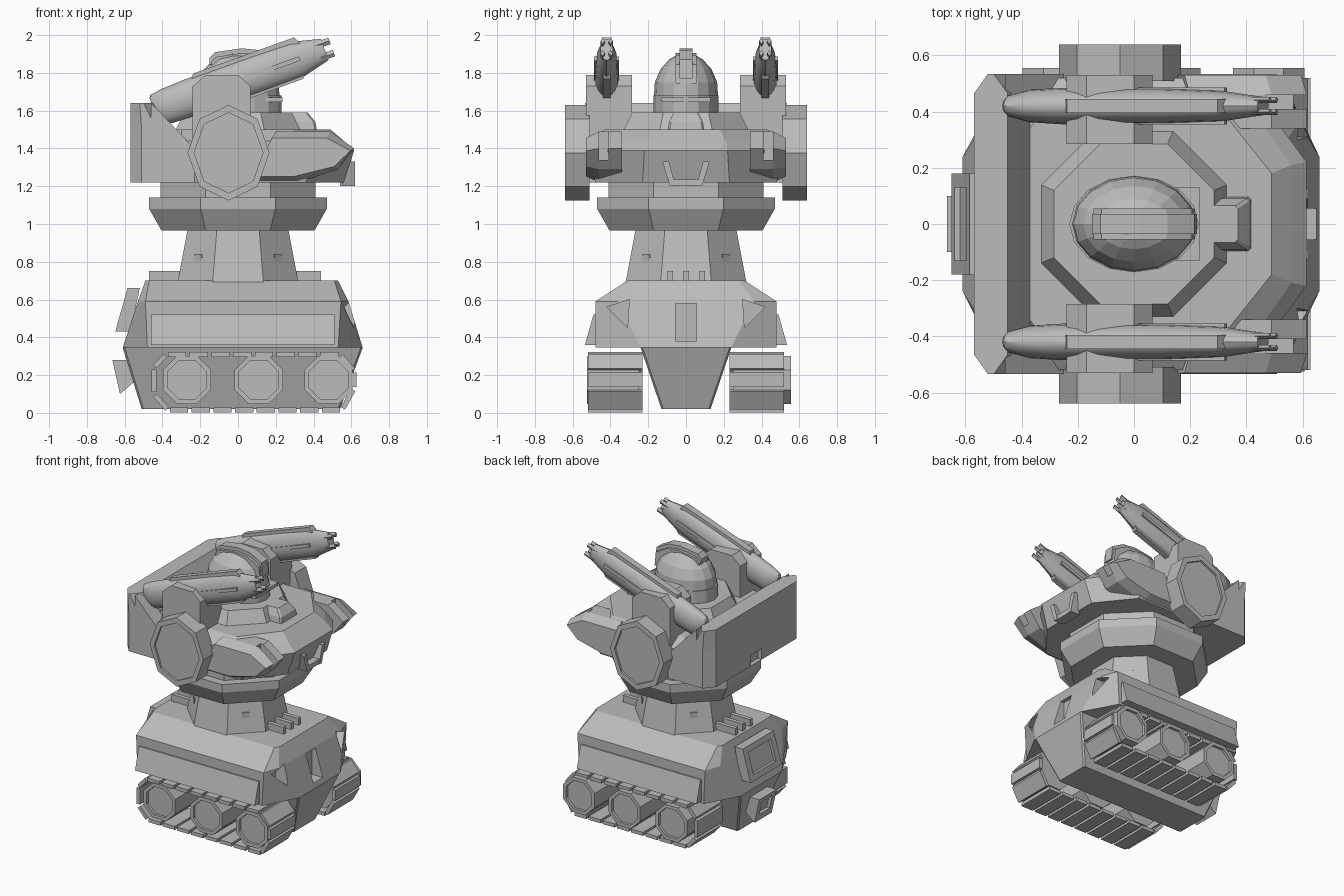
import bpy, bmesh, math
from mathutils import Matrix, Vector

cube = bpy.data.objects.get("Cube")
if cube:
    bpy.data.objects.remove(cube)

grey = bpy.data.materials.new("plain_grey")
grey.use_nodes = True
grey.diffuse_color = (.5, .5, .5, 1)
shader = next(n for n in grey.node_tree.nodes if n.type == 'BSDF_PRINCIPLED')
shader.inputs["Base Color"].default_value = grey.diffuse_color


def loft(name, rings):
    """Skin a stack of equal-length point rings and cap both ends."""
    bm = bmesh.new()
    loops = [[bm.verts.new(p) for p in ring] for ring in rings]
    n = len(loops[0])
    for low, high in zip(loops, loops[1:]):
        for i in range(n):
            j = (i + 1) % n
            bm.faces.new((low[i], low[j], high[j], high[i]))
    bm.faces.new(loops[0])
    bm.faces.new(loops[-1])
    bmesh.ops.recalc_face_normals(bm, faces=bm.faces)
    mesh = bpy.data.meshes.new(name)
    bm.to_mesh(mesh)
    bm.free()
    mesh.materials.append(grey)
    obj = bpy.data.objects.new(name, mesh)
    bpy.context.collection.objects.link(obj)
    return obj


def prism(name, profile, y0, y1):
    """Extrude an x-z profile along y."""
    return loft(name, [[(x, y, z) for x, z in profile] for y in (y0, y1)])


def prism_x(name, profile, x0, x1):
    """Extrude a y-z profile along x."""
    return loft(name, [[(x, y, z) for y, z in profile] for x in (x0, x1)])


def box(name, x0, x1, y0, y1, z0, z1):
    return prism(name, [(x0, z0), (x1, z0), (x1, z1), (x0, z1)], y0, y1)


def plan(z, x0, x1, hy, cx, cy):
    """Chamfered rectangle at height z."""
    half = [(x1, hy - cy), (x1 - cx, hy), (x0 + cx, hy), (x0, hy - cy)]
    return [(x, y, z) for x, y in half] + [(x, -y, z) for x, y in reversed(half)]


def octagon(z, r, flat=.42):
    return plan(z, -r, r, r, r * (1 - flat), r * (1 - flat))


def cut(target, cutter):
    cutter.hide_render = True
    mod = target.modifiers.new("cut", 'BOOLEAN')
    mod.object = cutter
    mod.operation = 'DIFFERENCE'
    mod.solver = 'EXACT'
    bpy.context.view_layer.objects.active = target
    bpy.ops.object.modifier_apply(modifier=mod.name)
    bpy.data.objects.remove(cutter)


SIDES = (("right", -1), ("left", 1))

# Lower hull: keel and sloped upper shell
loft("keel", [plan(.02, -.51, .54, .13, .01, .01), plan(.345, -.61, .66, .24, .01, .01)])
hull = loft("hull", [plan(.345, -.61, .66, .48, .13, .24),
                     plan(.59, -.53, .585, .48, .04, .12),
                     plan(.7, -.49, .53, .31, .02, .03)])
cut(hull, box("slot_cutter", .56, .8, -.055, .055, .38, .58))
for side, s in SIDES:
    cut(hull, prism_x("window_cutter", [(s * .42, .56), (s * .3, .6), (s * .31, .45)], .52, .8))
    # Sloped side skirt
    prism_x(side + "_skirt", [(s * .47, .52), (s * .49, .52), (s * .535, .36), (s * .47, .36)], -.46, .51)

# Rear hull panels with sunken centres
upper = prism("rear_upper_panel", [(-.52, .66), (-.585, .66), (-.65, .43), (-.57, .43)], -.18, .18)
cut(upper, prism("panel_cutter", [(-.575, .62), (-.7, .62), (-.7, .47), (-.62, .47)], -.13, .13))
lower = prism("rear_lower_panel", [(-.58, .28), (-.665, .28), (-.625, .1), (-.53, .18)], -.1, .1)
cut(lower, prism("panel_cutter", [(-.635, .25), (-.7, .25), (-.7, .15), (-.61, .15)], -.06, .06))

# Deck fins fore and aft of the neck
for i in (-1, 0, 1):
    y = i * .085
    box("front_fin", .28, .44, y - .015, y + .015, .69, .75)
    box("rear_fin", -.47, -.28, y - .015, y + .015, .69, .75)

# Tracks: octagonal wheels wrapped by separate tread plates
path = [(-.38, .31), (.54, .31), (.615, .22), (.615, .13),
        (.55, .015), (-.37, .015), (-.445, .1), (-.445, .24)]
for side, s in SIDES:
    outer = .555 if s > 0 else .525
    for x in (-.27, .11, .48):
        def ring(r, y):
            return [(x + r * math.cos((k + .5) * math.pi / 4), s * y,
                     .175 + r * math.sin((k + .5) * math.pi / 4)) for k in range(8)]
        loft(side + "_wheel", [ring(.138, .25), ring(.138, outer), ring(.112, outer), ring(.112, outer - .02)])
    for a, b in zip(path, path[1:] + path[:1]):
        a, b = Vector(a), Vector(b)
        n = max(1, round((b - a).length / .115))
        step = (b - a) / n
        normal = Vector((-step.y, step.x)).normalized() * .013
        for k in range(n):
            p, q = a + step * (k + .08), a + step * (k + .92)
            prism(side + "_tread", [p - normal, q - normal, q + normal, p + normal], s * .23, s * .52)

# Neck with ribs, collar and turntable
loft("neck", [octagon(.69, .32), octagon(.98, .265)])
for sx in (-1, 1):
    for sy in (-1, 1):
        rib = box("neck_rib", .245, .3, -.025, .025, .69, .84)
        turn = math.atan2(sy, sx)
        rib.data.transform(Matrix.Rotation(turn, 4, 'Z'))
loft("collar", [octagon(.965, .405), octagon(1.08, .47), octagon(1.14, .47)])
loft("turntable", [octagon(1.13, .41), octagon(1.23, .41)])

# Torso with pointed nose
loft("torso", [plan(1.22, -.5, .56, .48, .2, .25),
               plan(1.39, -.52, .615, .52, .22, .3),
               plan(1.44, -.52, .56, .52, .22, .31),
               plan(1.5, -.5, .49, .43, .2, .25)])
wall = loft("rear_wall", [plan(1.22, -.57, -.37, .535, .06, .07),
                          plan(1.5, -.57, -.37, .535, .06, .07),
                          plan(1.64, -.57, -.45, .535, .05, .07)])
cut(wall, box("notch_cutter", -.7, -.54, -.06, .06, 1.1, 1.3))

# Nose bracket and hatch
box("bracket_bar", .54, .615, -.08, .08, 1.2, 1.235)
for side, s in SIDES:
    prism_x(side + "_bracket_leg", [(s * .055, 1.2), (s * .085, 1.2), (s * .125, 1.33), (s * .09, 1.33)],
            .55, .62)
loft("hatch", [plan(1.48, .25, .42, .1, .01, .01), plan(1.54, .25, .41, .09, .01, .01),
               plan(1.59, .26, .37, .065, .01, .01)])

# Head: stepped platform, dome, visor and crest
loft("head_platform", [octagon(1.49, .335), octagon(1.59, .285)])


def oval(z, rx, ry):
    return [(rx * math.cos(k * math.pi / 8), ry * math.sin(k * math.pi / 8), z) for k in range(16)]


loft("head_base", [oval(1.58, .23, .172), oval(1.68, .23, .172)])
dome = loft("head_dome", [oval(1.67, .22, .17), oval(1.75, .215, .165), oval(1.82, .18, .135),
                          oval(1.87, .13, .09), oval(1.9, .06, .04)])
cut(dome, box("flat_cutter", -.4, .4, -.4, .4, 1.9, 2))
box("visor", .1, .235, -.13, .13, 1.645, 1.67)
crest = [(-.15, 1.8), (-.15, 1.88), (-.12, 1.91), (.02, 1.93), (.12, 1.92), (.215, 1.87), (.225, 1.77), (.15, 1.77)]
prism("crest", crest, -.035, .035)
prism("crest_flank", [(x * .96, z - .025) for x, z in crest], -.055, .055)

# Cannon axis and section sizes: distance, half height, half width
TILT = Matrix.Translation((-.445, 0, 1.6)) @ Matrix.Rotation(-math.radians(19.7), 4, 'Y')
SECTIONS = [(0, .07, .03), (.01, .085, .04), (.08, .095, .058), (.2, .1, .065), (.6, .102, .062),
            (.8, .1, .055), (.92, .07, .038), (.96, .06, .033)]

for side, s in SIDES:
    # Rear cheek and forward prong
    prism(side + "_cheek", [(-.46, 1.22), (-.46, 1.64), (-.23, 1.4), (-.23, 1.22)], s * .42, s * .535)
    prong = [(.1, 1.22), (.32, 1.22), (.53, 1.29), (.615, 1.4), (.49, 1.49), (.2, 1.49)]
    arm = loft(side + "_prong", [[(x, s * .34, z) for x, z in prong],
                                 [(x, s * .46, z) for x, z in prong],
                                 [(x - .02, s * .53, 1.35 + (z - 1.35) * .75) for x, z in prong]])
    cut(arm, box("groove_cutter", .47, .8, s * .41, s * .46, 1.34, 1.6))

    # Shoulder yoke and octagonal pivot cap
    prism(side + "_yoke", [(-.24, 1.4), (-.24, 1.73), (-.17, 1.79), (0, 1.79), (.065, 1.73), (.065, 1.4)],
          s * .285, s * .53)

    def cap(f, y):
        return [(-.05 + .217 * f * math.cos(k * math.pi / 4), s * y,
                 1.377 + .253 * f * math.sin(k * math.pi / 4)) for k in range(8)]
    loft(side + "_pivot_cap", [cap(1, .51), cap(1, .64), cap(.84, .64), cap(.84, .625)])

    # Cannon barrel, top rail and muzzle teeth
    def section(t, h, w):
        return [(t, w * math.cos(k * math.pi / 8), h * math.sin(k * math.pi / 8)) for k in range(16)]
    barrel = loft(side + "_cannon", [section(*v) for v in SECTIONS])
    parts = [barrel,
             prism(side + "_rail", [(.24, .08), (.26, .115), (.83, .115), (.85, .07)], -.025, .025),
             prism(side + "_lower_rail", [(.4, -.08), (.42, -.11), (.8, -.108), (.84, -.07)], -.02, .02),
             box(side + "_side_vent", .3, .82, -.066, .066, -.012, .012)]
    for k in range(4):
        tooth = box("muzzle_tooth", .9, 1, -.012, .012, .035, .062)
        tooth.data.transform(Matrix.Diagonal((1, .62, 1, 1)) @ Matrix.Rotation((k + .5) * math.pi / 2, 4, 'X'))
        parts.append(tooth)
    for part in parts:
        part.data.transform(Matrix.Translation((0, s * .42 if s > 0 else -.36 - .06, 0)) @ TILT)
    bpy.ops.object.select_all(action='DESELECT')
    barrel.select_set(True)
    bpy.context.view_layer.objects.active = barrel
    bpy.ops.object.shade_smooth_by_angle(angle=math.radians(35))
